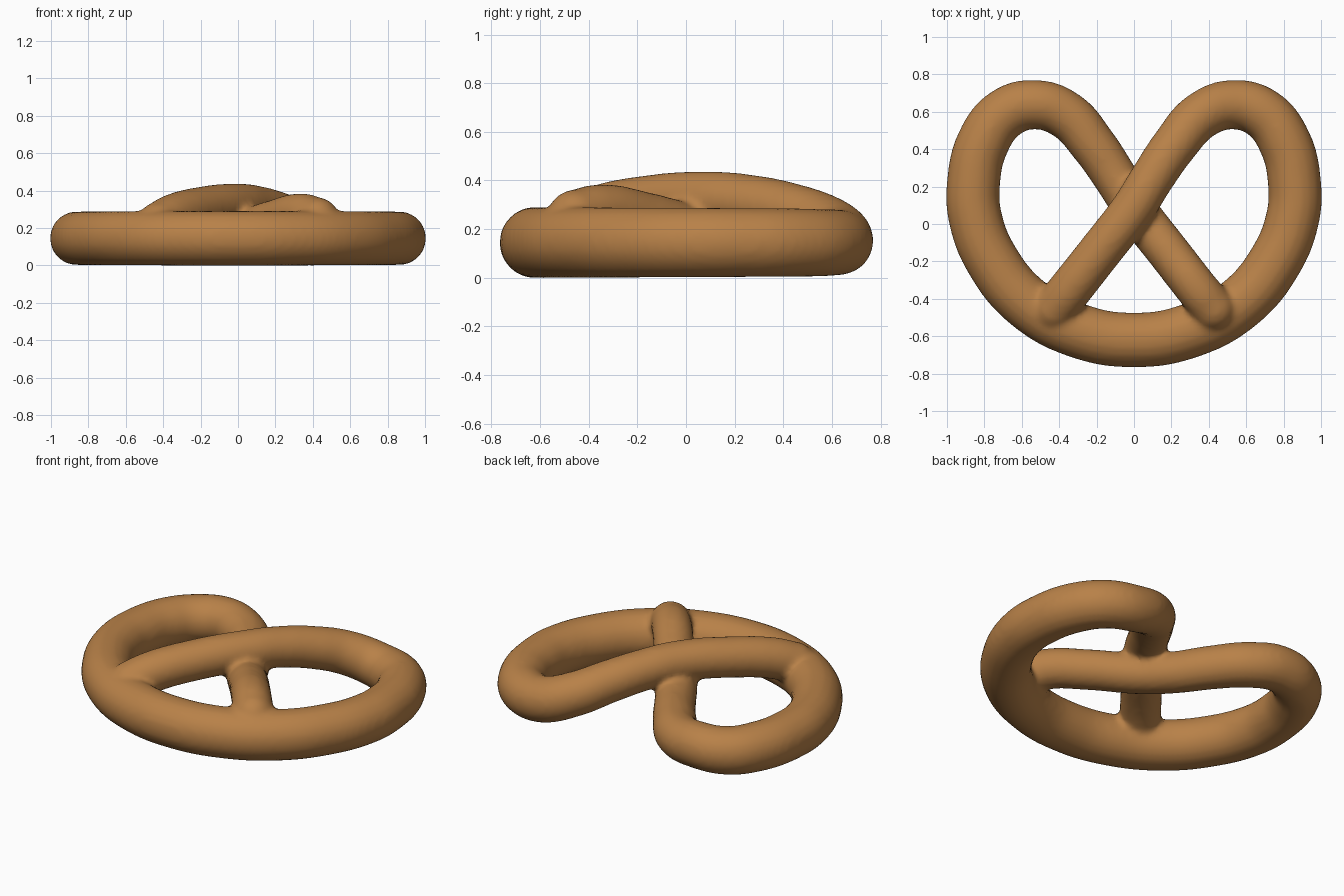
import bpy

if "Cube" in bpy.data.objects:
    bpy.data.objects.remove(bpy.data.objects["Cube"])

# shared half of the heart-shaped ring: x, y, z, radius (bottom middle to lobe top)
half = [(0, -.62, .15, .147), (.286, -.575, .15, .147), (.56, -.43, .15, .146),
        (.755, -.2, .15, .145), (.85, .04, .15, .144), (.858, .22, .15, .143),
        (.805, .44, .15, .142), (.69, .59, .15, .138), (.53, .638, .16, .133)]
# strand crossing over, from right lobe to lower left
over = [(.36, .58, .215, .128), (.22, .425, .275, .122), (.1, .25, .313, .118),
        (0, .09, .326, .117), (-.2, -.17, .308, .117), (-.35, -.36, .268, .118),
        (-.425, -.455, .225, .118)]
# strand passing under (written mirrored), from left lobe to lower right
under = [(.36, .58, .15, .13), (.22, .425, .15, .124), (.1, .25, .152, .119),
         (0, .09, .175, .116), (-.2, -.17, .243, .115), (-.34, -.35, .275, .115),
         (-.425, -.455, .25, .118)]


def mirror(pts):
    return [(-x, y, z, r) for x, y, z, r in pts]


path = mirror(half[1:] + under)[::-1] + half + over

# dough rope: bevelled curve along the path
curve = bpy.data.curves.new("pretzel_rope", "CURVE")
curve.dimensions = "3D"
curve.resolution_u = 10
curve.bevel_depth = 1.0
curve.bevel_resolution = 8
curve.use_fill_caps = True
spline = curve.splines.new("BEZIER")
spline.bezier_points.add(len(path) - 1)
for p, (x, y, z, r) in zip(spline.bezier_points, path):
    p.co = (x, y, z)
    p.radius = r
    p.handle_left_type = p.handle_right_type = "AUTO"
rope = bpy.data.objects.new("pretzel", curve)
bpy.context.collection.objects.link(rope)
bpy.context.view_layer.objects.active = rope
rope.select_set(True)
bpy.ops.object.convert(target="MESH")
rope = bpy.context.object

# rounded rope ends
ends = []
for x, y, z, r in (path[0], path[-1]):
    bpy.ops.mesh.primitive_uv_sphere_add(segments=32, ring_count=16, radius=r, location=(x, y, z))
    ends.append(bpy.context.object)
for o in ends + [rope]:
    o.select_set(True)
bpy.context.view_layer.objects.active = rope
bpy.ops.object.join()
rope.name = "pretzel"

# fuse the overlaps into one soft dough surface
remesh = rope.modifiers.new("fuse", "REMESH")
remesh.mode = "VOXEL"
remesh.voxel_size = 0.018
soften = rope.modifiers.new("soften", "SMOOTH")
soften.factor = 0.5
soften.iterations = 6
for m in ("fuse", "soften"):
    bpy.ops.object.modifier_apply(modifier=m)
bpy.ops.object.shade_smooth()

# rest the underside on the ground
low = min(v.co.z for v in rope.data.vertices)
for v in rope.data.vertices:
    v.co.z -= low

mat = bpy.data.materials.new("baked_brown")
mat.diffuse_color = (.48, .22, .065, 1)
mat.use_nodes = True
mat.node_tree.nodes["Principled BSDF"].inputs["Base Color"].default_value = mat.diffuse_color
rope.data.materials.clear()
rope.data.materials.append(mat)
